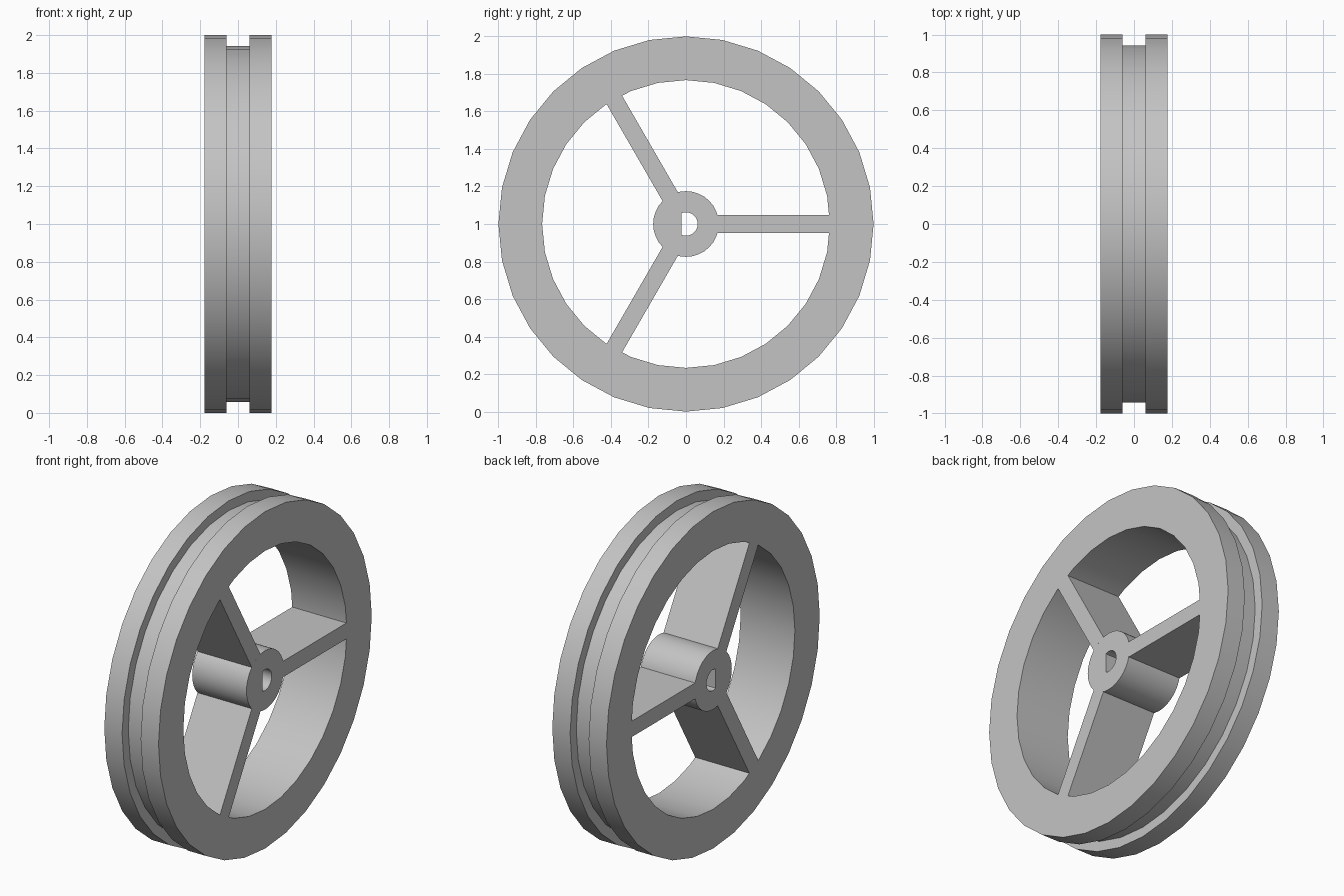
import bpy, bmesh
from math import cos, sin, pi, sqrt

cube = bpy.data.objects.get("Cube")
if cube:
    bpy.data.objects.remove(cube, do_unlink=True)

SIDES = 32
HALF_WIDTH = 0.178      # half the wheel's width along its axle
CENTRE = 1.0            # axle height
RIM_INNER, RIM_OUTER, GROOVE = 0.767, 1.0, 0.942
GROOVE_HALF = 0.061
HUB, BORE, BORE_FLAT = 0.175, 0.062, -0.024
SPOKE_HALF = 0.047

grey = bpy.data.materials.new("light_grey")
grey.use_nodes = True
colour = (0.55, 0.55, 0.55, 1)
grey.diffuse_color = colour
grey.node_tree.nodes["Principled BSDF"].inputs["Base Color"].default_value = colour


def finish(name, bm):
    """Turn the bmesh into a smooth object with sharp edges."""
    bmesh.ops.recalc_face_normals(bm, faces=bm.faces)
    mesh = bpy.data.meshes.new(name)
    bm.to_mesh(mesh)
    bm.free()
    obj = bpy.data.objects.new(name, mesh)
    bpy.context.collection.objects.link(obj)
    mesh.materials.append(grey)
    obj.location.z = CENTRE
    bpy.ops.object.select_all(action="DESELECT")
    obj.select_set(True)
    bpy.context.view_layer.objects.active = obj
    bpy.ops.object.shade_smooth_by_angle()
    return obj


def ring(name, profile, flat=None):
    """Lathe a closed (x, radius) profile about the axle.
    A flat cuts the bore radius off on the -y side."""
    bm = bmesh.new()
    loops = []
    for i in range(SIDES):
        a = 2 * pi * i / SIDES
        loop = []
        for x, r in profile:
            y = r * cos(a)
            if flat is not None and r == BORE:
                y = max(y, flat)
            loop.append(bm.verts.new((x, y, r * sin(a))))
        loops.append(loop)
    count = len(profile)
    for i, loop in enumerate(loops):
        following = loops[(i + 1) % SIDES]
        for j in range(count):
            k = (j + 1) % count
            bm.faces.new((loop[j], loop[k], following[k], following[j]))
    return finish(name, bm)


# Rim with a belt groove around its tread
half = [(HALF_WIDTH, RIM_INNER), (HALF_WIDTH, RIM_OUTER),
        (GROOVE_HALF, RIM_OUTER), (GROOVE_HALF, GROOVE)]
ring("rim", half + [(-x, r) for x, r in reversed(half)])

# Hub with a D-shaped bore
ring("hub", [(HALF_WIDTH, BORE), (HALF_WIDTH, HUB),
             (-HALF_WIDTH, HUB), (-HALF_WIDTH, BORE)], BORE_FLAT)

# Three full-width spokes, their ends following the hub and rim
start = sqrt(HUB ** 2 - SPOKE_HALF ** 2)
end = sqrt(RIM_INNER ** 2 - SPOKE_HALF ** 2)
outline = [(start, -SPOKE_HALF), (end, -SPOKE_HALF), (RIM_INNER, 0),
           (end, SPOKE_HALF), (start, SPOKE_HALF), (HUB, 0)]
for n in range(3):
    bm = bmesh.new()
    face = bm.faces.new([bm.verts.new((-HALF_WIDTH, y, z)) for y, z in outline])
    extruded = bmesh.ops.extrude_face_region(bm, geom=[face])["geom"]
    bmesh.ops.translate(bm, vec=(2 * HALF_WIDTH, 0, 0),
                        verts=[v for v in extruded if isinstance(v, bmesh.types.BMVert)])
    # Remove the ends, which meet the hub and rim
    spoke = finish(f"spoke_{n + 1}", bm)
    spoke.rotation_euler.x = n * 2 * pi / 3
